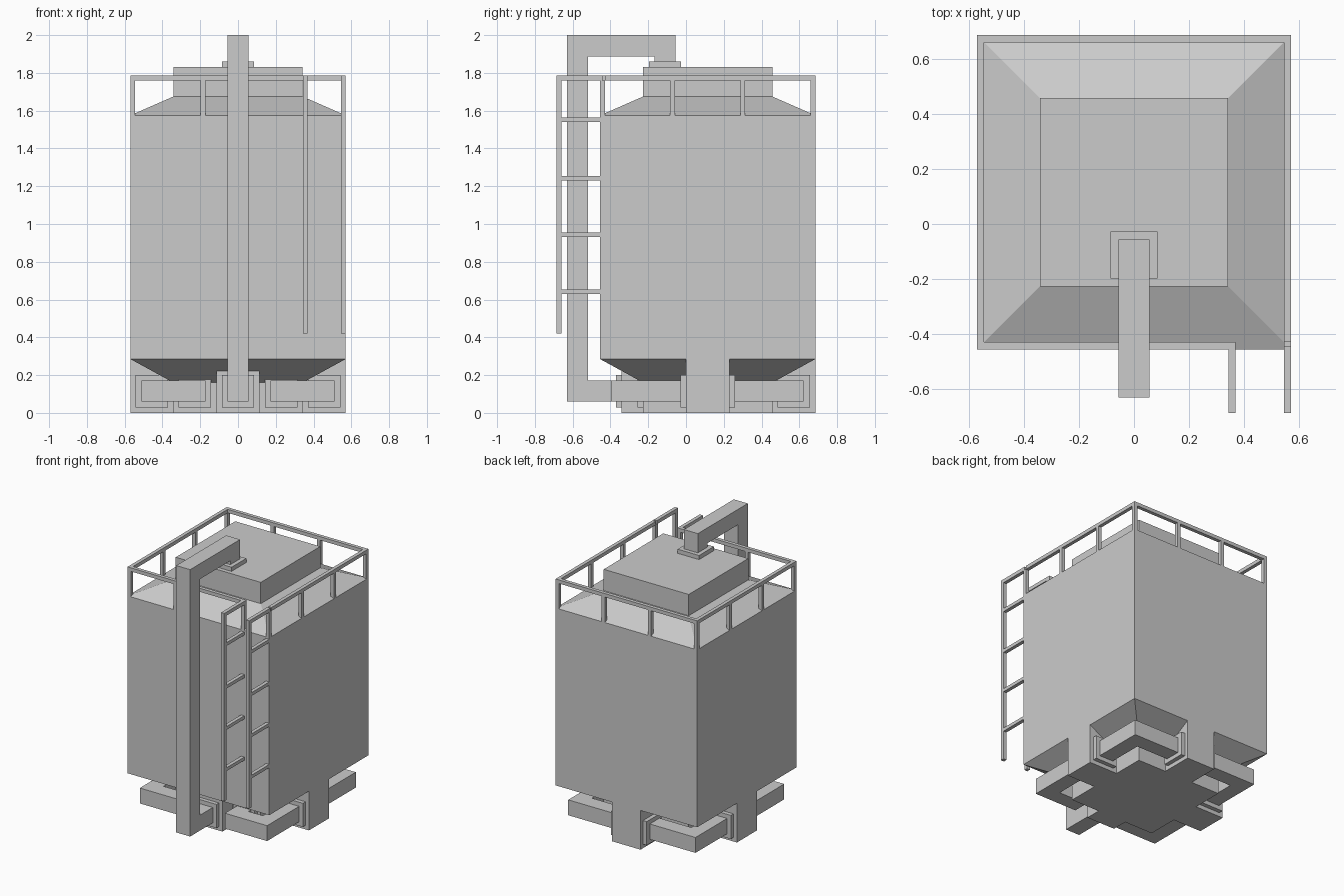
import bpy, bmesh
from mathutils import Vector

if "Cube" in bpy.data.objects:
    bpy.data.objects.remove(bpy.data.objects["Cube"])

CY = 0.115      # tank centre in y
H = 0.57        # tank half width
C = 0.342       # core / hatch half width
P = 0.056       # pipe half width
F = 0.086       # flange half width
PZ = 0.115      # height of the low pipes
T = 0.026       # rail thickness


def finish(name, bm):
    bmesh.ops.recalc_face_normals(bm, faces=bm.faces)
    me = bpy.data.meshes.new(name)
    bm.to_mesh(me)
    bm.free()
    ob = bpy.data.objects.new(name, me)
    bpy.context.collection.objects.link(ob)
    return ob


def box(name, x, y, z):
    bm = bmesh.new()
    bmesh.ops.create_cube(bm, size=1)
    for v in bm.verts:
        for i, (a, b) in enumerate((x, y, z)):
            v.co[i] = a if v.co[i] < 0 else b
    return finish(name, bm)


def sweep(name, path, normal, r=P):
    """Square tube with mitred right-angle corners along a planar path."""
    bm = bmesh.new()
    pts = [Vector(p) for p in path]
    n = Vector(normal)
    sides = [(b - a).normalized().cross(n) for a, b in zip(pts, pts[1:])]
    rings = []
    for i, p in enumerate(pts):
        if i in (0, len(pts) - 1):
            s = sides[0 if i == 0 else -1]
        else:
            s = sides[i - 1] + sides[i]
        rings.append([bm.verts.new(p + r * (a * s + b * n))
                      for a, b in ((-1, -1), (1, -1), (1, 1), (-1, 1))])
    for a, b in zip(rings, rings[1:]):
        for k in range(4):
            bm.faces.new((a[k], a[(k + 1) % 4], b[(k + 1) % 4], b[k]))
    bm.faces.new(rings[0])
    bm.faces.new(rings[-1])
    return finish(name, bm)


# Tank: square rings from the base core up to the hatch
bm = bmesh.new()
rings = []
for r, z in ((C, 0), (C, 0.16), (H, 0.285), (H, 1.575), (C, 1.675), (C, 1.83)):
    rings.append([bm.verts.new((sx * r, CY + sy * r, z))
                  for sx, sy in ((-1, -1), (1, -1), (1, 1), (-1, 1))])
for a, b in zip(rings, rings[1:]):
    for k in range(4):
        bm.faces.new((a[k], a[(k + 1) % 4], b[(k + 1) % 4], b[k]))
bm.faces.new(rings[0])
bm.faces.new(rings[-1])
finish("tank_body", bm)

# Legs: back and sides flush with the tank, short one in front
L = 0.114
box("back_leg", (-L, L), (CY + C, CY + H), (0, 0.285))
box("front_leg", (-L, L), (CY - C - L, CY - C), (0, 0.222))

for s, side in ((-1, "left"), (1, "right")):
    def sx(a, b):
        return tuple(sorted((s * a, s * b)))

    box(side + "_leg", sx(C, H), (CY - L, CY + L), (0, 0.285))
    fz = (PZ - F, PZ + F)
    m = 0.456       # pipe line through the middle of the legs
    q = 0.228       # pipe line on the front of the core
    # Back corner pipe joining side leg and back leg
    box(side + "_leg_back_flange", sx(m - F, m + F), (CY + L, CY + L + 0.03), fz)
    box(side + "_back_leg_flange", sx(L, L + 0.03), (CY + m - F, CY + m + F), fz)
    sweep(side + "_back_pipe",
          [(s * m, CY + L + 0.02, PZ), (s * m, CY + m - 0.005, PZ),
           (s * (L + 0.02), CY + m - 0.005, PZ)], (0, 0, 1))
    # Front pipe looping from the core to the side leg
    box(side + "_leg_front_flange", sx(m - F, m + F), (CY - L - 0.03, CY - L), fz)
    box(side + "_core_flange", sx(q - F, q + F), (CY - C - 0.03, CY - C), fz)
    sweep(side + "_front_pipe",
          [(s * m, CY - L - 0.02, PZ), (s * m, CY - m, PZ),
           (s * q, CY - m, PZ), (s * q, CY - C - 0.02, PZ)], (0, 0, 1))

# Main riser pipe from the front leg over to the hatch
box("riser_bottom_flange", (-F, F), (-0.37, -0.34), (PZ - F, PZ + F))
box("riser_top_flange", (-F, F), (-0.197, -0.027), (1.83, 1.86))
sweep("riser_pipe", [(0, -0.36, PZ), (0, -0.574, PZ), (0, -0.574, 1.944),
                     (0, -0.112, 1.944), (0, -0.112, 1.85)], (1, 0, 0))

# Railing: top rails and posts on the roof edge
R0, R1 = H - T, H
ZT = (1.76, 1.786)
y0, y1 = CY - H, CY + H
LX = 0.343      # left ladder frame
box("back_rail", (-H, H), (y1 - T, y1), ZT)
box("front_rail", (-H, LX + T), (y0, y0 + T), ZT)
box("left_rail", (-H, -R0), (y0 + T, y1 - T), ZT)
box("right_rail", (R0, H), (y0 + T, y1 - T), ZT)
mid = H - T / 2
spots = [-mid, -mid / 3, mid / 3, mid]


def post(name, x, y):
    box(name, (x - T / 2, x + T / 2), (y - T / 2, y + T / 2), (1.57, ZT[0]))


for i, u in enumerate(spots):
    post(f"back_post_{i}", u, CY + mid)
    if i < 3:
        post(f"left_post_{i}", -mid, CY + u)
        post(f"right_post_{i}", mid, CY + u)
post("front_post", -mid / 3, CY - mid)
post("ladder_post", LX + T / 2, CY - mid)

# Ladder frames: stringer, handrail and wall brackets
for name, x in (("inner", LX), ("outer", R0)):
    xs = (x, x + T)
    box(name + "_ladder_stringer", xs, (-0.685, -0.685 + T), (0.42, ZT[1]))
    box(name + "_ladder_handrail", xs, (-0.685 + T, y0 + T / 2), ZT)
    for i, z in enumerate((0.642, 0.942, 1.242, 1.552)):
        box(f"{name}_ladder_bracket_{i}", xs, (-0.685 + T, y0), (z - 0.012, z + 0.012))
